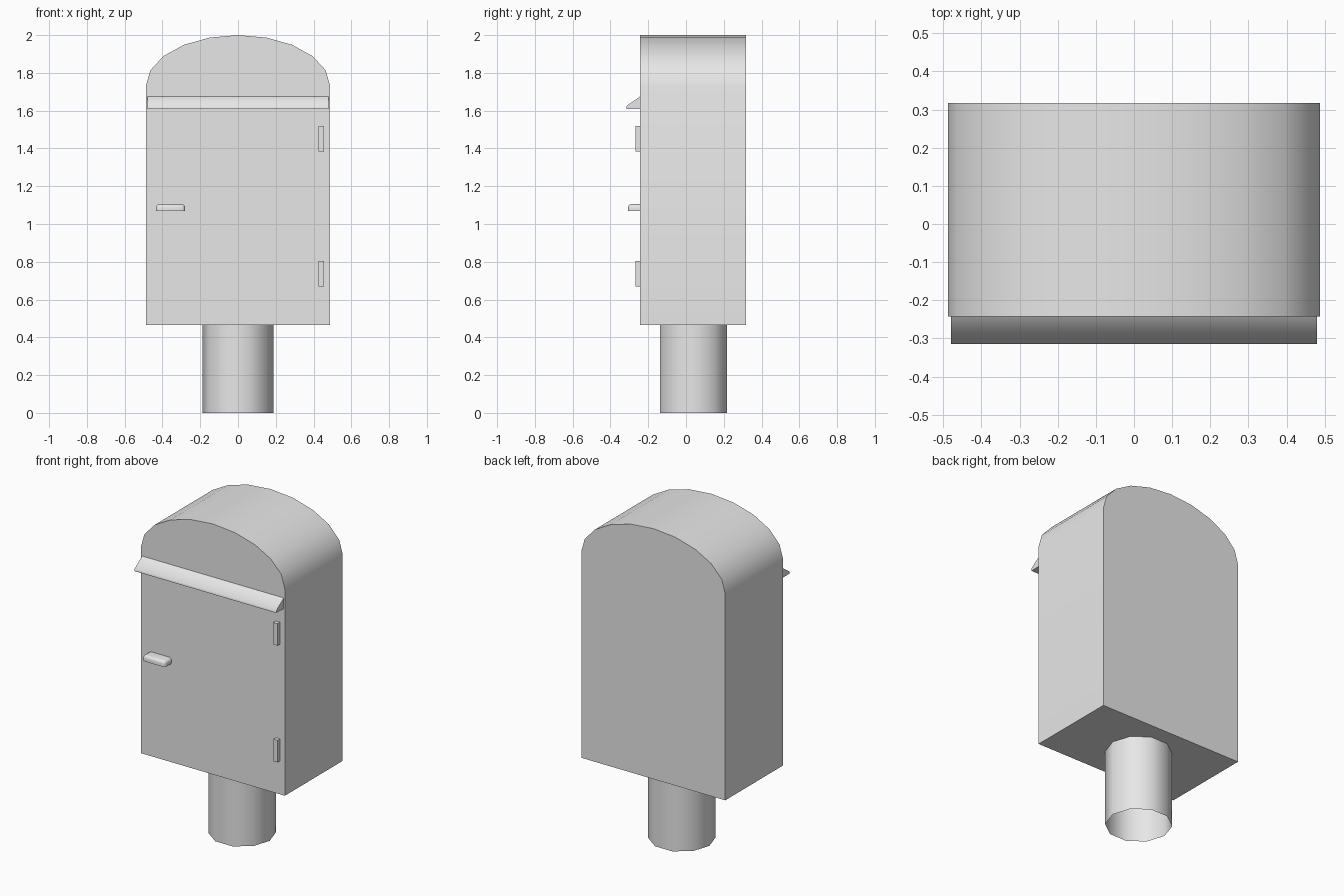
import bpy, bmesh
from math import sin, cos, pi, radians
from mathutils import Matrix, Vector

cube = bpy.data.objects.get("Cube")
if cube:
    bpy.data.objects.remove(cube, do_unlink=True)

# Single painted-metal grey
grey = bpy.data.materials.new("grey_metal")
grey.use_nodes = True
grey.diffuse_color = (0.8, 0.8, 0.8, 1)
grey.node_tree.nodes["Principled BSDF"].inputs["Base Color"].default_value = (0.8, 0.8, 0.8, 1)

FRONT, BACK = -0.243, 0.317


def finish(bm, name, angle=None):
    bmesh.ops.recalc_face_normals(bm, faces=bm.faces)
    mesh = bpy.data.meshes.new(name)
    bm.to_mesh(mesh)
    bm.free()
    mesh.materials.append(grey)
    ob = bpy.data.objects.new(name, mesh)
    bpy.context.collection.objects.link(ob)
    if angle:
        bpy.ops.object.select_all(action='DESELECT')
        ob.select_set(True)
        bpy.context.view_layer.objects.active = ob
        bpy.ops.object.shade_smooth_by_angle(angle=radians(angle))
    return ob


def prism(name, points, depth, angle=None):
    """Extrude a closed outline of 3D points along a vector."""
    bm = bmesh.new()
    face = bm.faces.new([bm.verts.new(p) for p in points])
    out = bmesh.ops.extrude_face_region(bm, geom=[face], use_keep_orig=True)
    moved = [v for v in out["geom"] if isinstance(v, bmesh.types.BMVert)]
    bmesh.ops.translate(bm, verts=moved, vec=depth)
    return finish(bm, name, angle)


def box(lo, hi):
    bm = bmesh.new()
    lo, hi = Vector(lo), Vector(hi)
    size = Matrix.Diagonal((*(hi - lo), 1))
    bmesh.ops.create_cube(bm, size=1, matrix=Matrix.Translation((lo + hi) / 2) @ size)
    return bm


# Box body with an elliptical arched roof
half, spring, rise, base = 0.488, 1.73, 0.27, 0.465
arch = [(half * cos(i * pi / 10), FRONT, spring + rise * sin(i * pi / 10)) for i in range(11)]
prism("body", [(-half, FRONT, base), (half, FRONT, base)] + arch, (0, BACK - FRONT, 0), 40)

# Sloping hood over the mail slot
hood = [(FRONT, 1.61), (-0.315, 1.61), (-0.315, 1.625), (FRONT, 1.675)]
prism("slot_hood", [(-0.48, y, z) for y, z in hood], (0.96, 0, 0), 60)

# Ten-sided post, open at the ends
bm = bmesh.new()
bmesh.ops.create_cone(bm, cap_ends=False, segments=10, radius1=0.187, radius2=0.187, depth=base,
                      matrix=Matrix.Translation((0, 0.04, base / 2)) @ Matrix.Rotation(pi / 2, 4, 'Z'))
finish(bm, "post", 40)

# Door hinges
for name, z in (("upper_hinge", 1.385), ("lower_hinge", 0.67)):
    finish(box((0.427, -0.268, z), (0.455, FRONT, z + 0.135)), name)

# Door handle, rounded on its top and front corners
bm = box((-0.435, -0.307, 1.07), (-0.28, FRONT, 1.105))
rounded = []
for e in bm.edges:
    a, b = (v.co for v in e.verts)
    on_top = min(a.z, b.z) > 1.1
    at_wall = min(a.y, b.y) > -0.25
    upright = abs(a.z - b.z) > 0.01
    if (on_top or upright) and not at_wall:
        rounded.append(e)
bmesh.ops.bevel(bm, geom=rounded, offset=0.018, segments=3, profile=0.5, affect='EDGES')
finish(bm, "door_handle", 50)
